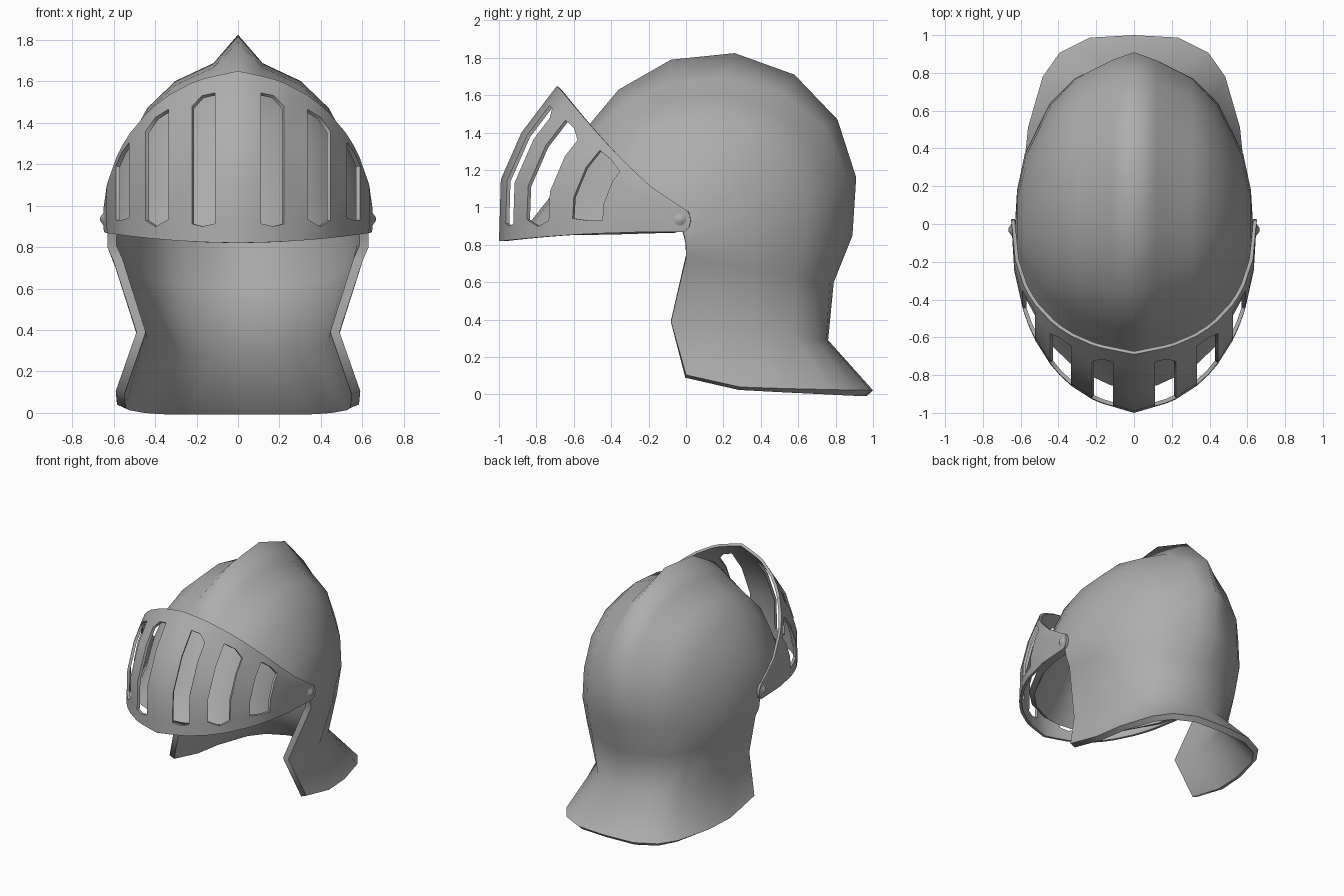
import bpy, bmesh
from math import sin, cos, pi, copysign

if "Cube" in bpy.data.objects:
    bpy.data.objects.remove(bpy.data.objects["Cube"])

STEEL = bpy.data.materials.new("dark_steel")
STEEL.diffuse_color = (.42, .42, .42, 1)
STEEL.use_nodes = True
STEEL.node_tree.nodes["Principled BSDF"].inputs["Base Color"].default_value = STEEL.diffuse_color


def lofted_shell(name, stations, angles, thickness, holes=(), chamfers=()):
    """Loft elliptical arcs, each from a centre-line point out to both side edges.
    Station: centre y, z | edge x, y, z | ridge height | fullness powers in x, y, z."""
    ts = [-t for t in reversed(angles[1:])] + list(angles)
    mid = len(angles) - 1
    rows = []
    for ry, rz, ex, ey, ez, ridge, px, py, pz in stations:
        row = []
        for t in ts:
            c = cos(t) if abs(t) < 1.57 else 0
            k = 1 - ridge if t else 1
            row.append([ex * copysign(abs(sin(t)) ** px, t),
                        ey + (ry - ey) * c ** py * k,
                        ez + (rz - ez) * c ** pz * k])
        rows.append(row)
    # clip slot corners by sliding them toward the neighbouring row
    for i, j, to, f in chamfers:
        for jj in (mid + j, mid - j):
            a, b = rows[i][jj], rows[to][jj]
            rows[i][jj] = [u + (v - u) * f for u, v in zip(a, b)]
    bm = bmesh.new()
    grid = [[bm.verts.new(co) for co in row] for row in rows]
    for i in range(len(rows) - 1):
        for j in range(len(ts) - 1):
            column = j - mid if j >= mid else mid - 1 - j
            if (i, column) not in holes:
                bm.faces.new((grid[i][j], grid[i][j + 1],
                              grid[i + 1][j + 1], grid[i + 1][j]))
    bmesh.ops.remove_doubles(bm, verts=bm.verts, dist=1e-4)
    me = bpy.data.meshes.new(name)
    bm.to_mesh(me)
    bm.free()
    ob = bpy.data.objects.new(name, me)
    bpy.context.collection.objects.link(ob)
    mod = ob.modifiers.new("thickness", 'SOLIDIFY')
    mod.thickness = thickness
    mod.offset = -1
    finish(ob, 65)
    # keep the centre ridge soft
    for e in me.edges:
        if all(abs(me.vertices[v].co.x) < 1e-4 for v in e.vertices):
            e.use_edge_sharp = False
    return ob


def finish(ob, angle):
    bpy.ops.object.select_all(action='DESELECT')
    ob.select_set(True)
    bpy.context.view_layer.objects.active = ob
    for m in list(ob.modifiers):
        bpy.ops.object.modifier_apply(modifier=m.name)
    bpy.ops.object.shade_smooth_by_angle(angle=angle * pi / 180)
    ob.data.materials.append(STEEL)


# Helmet shell: brow, ridged dome, neck and flared neck guard
side, even = (.63, -.02, .88), (1, 1, 1)
shell = [
    (-.87, .875, .63, -.06, .87, .00, *even),
    (-.70, 1.09, *side, .01, *even),
    (-.57, 1.38, *side, .03, *even),
    (-.36, 1.63, *side, .07, *even),
    (-.08, 1.79, *side, .12, *even),
    (.26, 1.825, *side, .13, *even),
    (.58, 1.71, *side, .10, *even),
    (.81, 1.47, *side, .06, *even),
    (.91, 1.16, .63, -.01, .85, .03, *even),
    (.89, .85, .63, 0, .80, .02, .95, .95, .95),
    (.79, .60, .60, 0, .73, .01, .85, .85, .85),
    (.76, .29, .49, -.08, .39, 0, .75, .75, .75),
    (1.0, .022, .59, 0, .105, 0, .55, .75, .15),
]
lofted_shell("helmet_shell", shell, [0, .19, .5, .77, 1.15, 1.38, pi / 2], .045)

# Visor: raised face guard with three slots per side
visor = [
    (-1.0, .82, .645, -.01, .87, .02, 1, .88, 2),
    (-.997, .915, .65, .015, .89, .02, 1, .88, 1),
    (-.99, 1.15, .65, .025, .925, .02, 1, .88, 1),
    (-.88, 1.40, .65, .02, .96, .02, 1, .88, 1),
    (-.755, 1.565, .65, .01, .98, .02, 1, .88, 1.07),
    (-.69, 1.65, .645, -.015, .995, .02, 1, .88, 1.12),
]
slots = [(.17, .27, .35), (.54, .66, .755), (.94, 1.04, 1.135)]
angles = [0] + [t for s in slots for t in s] + [1.35, pi / 2]
holes, chamfers = set(), []
for n in range(3):
    first = 1 + 3 * n
    holes |= {(i, first + c) for i in (1, 2, 3) for c in (0, 1)}
    chamfers += [(4, first + 2, 3, .25), (1, first + 1, 0, .15)]
# lift the outer slots' bottoms so every slot starts level
chamfers += [(1, j, 2, .12) for j in (4, 6)] + [(1, j, 2, .25) for j in (7, 8, 9)]
lofted_shell("visor", visor, angles, .02, holes, chamfers)

# Hinge bolts
for sx, label in ((1, "left"), (-1, "right")):
    bpy.ops.mesh.primitive_cone_add(vertices=12, radius1=.055, radius2=.008, depth=.035,
                                    location=(sx * .648, -.03, .935),
                                    rotation=(0, sx * pi / 2, 0))
    bolt = bpy.context.object
    bolt.name = "hinge_bolt_" + label
    finish(bolt, 60)
